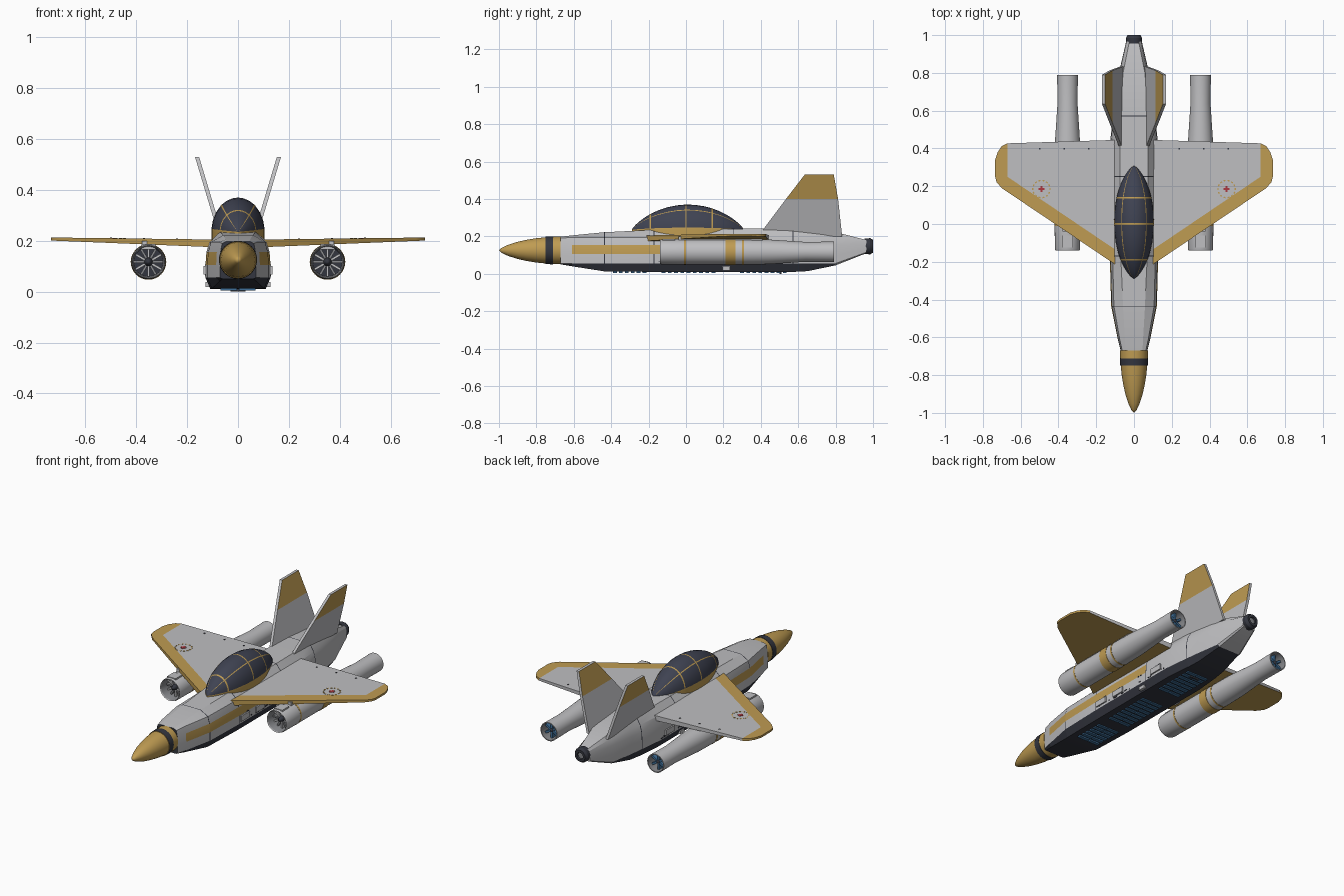
import bpy, bmesh, math, random
from mathutils import Vector, Matrix

if "Cube" in bpy.data.objects:
    bpy.data.objects.remove(bpy.data.objects["Cube"])

random.seed(4)
COLORS = {
    "light_grey": (0.52, 0.52, 0.535), "gold": (0.52, 0.33, 0.085),
    "dark_navy": (0.034, 0.037, 0.05), "canopy_glass": (0.05, 0.056, 0.085),
    "blue": (0.05, 0.16, 0.32), "mid_grey": (0.24, 0.245, 0.26), "red": (0.42, 0.04, 0.05),
}
NAMES = list(COLORS)
MATS = []
for n, c in COLORS.items():
    m = bpy.data.materials.new(n)
    m.diffuse_color = (*c, 1)
    m.use_nodes = True
    m.node_tree.nodes["Principled BSDF"].inputs["Base Color"].default_value = m.diffuse_color
    MATS.append(m)
GREY, GOLD, DARK, GLASS, BLUE, MID, RED = range(7)


def finish(bm, name, angle=30):
    """Turn a bmesh into an object with all materials and sharp-angle smoothing."""
    bmesh.ops.remove_doubles(bm, verts=bm.verts, dist=1e-5)
    bmesh.ops.recalc_face_normals(bm, faces=bm.faces)
    me = bpy.data.meshes.new(name)
    bm.to_mesh(me)
    bm.free()
    for m in MATS:
        me.materials.append(m)
    for p in me.polygons:
        p.use_smooth = True
    me.set_sharp_from_angle(angle=math.radians(angle))
    ob = bpy.data.objects.new(name, me)
    bpy.context.collection.objects.link(ob)
    return ob


def loft(name, rings, rule, closed=True, caps=True, angle=30):
    """Skin rings of points; rule(ring, segment, centre) gives the colour."""
    bm = bmesh.new()
    vs = [[bm.verts.new(p) for p in r] for r in rings]
    k = len(rings[0])
    for i in range(len(vs) - 1):
        for j in range(k if closed else k - 1):
            q = [vs[i][j], vs[i][(j + 1) % k], vs[i + 1][(j + 1) % k], vs[i + 1][j]]
            f = bm.faces.new(q)
            f.material_index = rule(i, j, f.calc_center_median())
    if caps:
        for i, r in ((0, vs[0]), (len(vs) - 2, vs[-1])):
            f = bm.faces.new(r)
            f.material_index = rule(i, 0, f.calc_center_median())
    return finish(bm, name, angle)


def lathe(name, prof, x, z, mats, n=32):
    """Revolve (y, radius) points around the lengthwise axis."""
    rings = [[(x + r * math.cos(a), y, z + r * math.sin(a))
              for a in (2 * math.pi * k / n for k in range(n))] for y, r in prof]
    return loft(name, rings, lambda i, j, c: mats[i] if isinstance(mats, list) else mats, caps=False)


def add_box(bm, lo, hi, mat, turn=None):
    c = (Vector(lo) + Vector(hi)) / 2
    d = Vector(hi) - Vector(lo)
    M = Matrix.Translation(c) @ Matrix.Diagonal((*d, 1))
    r = bmesh.ops.create_cube(bm, size=1, matrix=(turn @ M) if turn else M)
    for f in {f for v in r["verts"] for f in v.link_faces}:
        f.material_index = mat


# Fuselage: (y, half width, bottom, top, top half width)
ST = [(-.67, .071, .05, .198, .045), (-.61, .086, .04, .205, .048), (-.438, .12, .013, .222, .058),
      (-.433, .121, .013, .222, .058), (-.173, .128, .01, .235, .07), (-.168, .128, .01, .235, .07),
      (.25, .128, .01, .24, .075), (.255, .128, .01, .24, .075), (.42, .128, .01, .242, .075),
      (.57, .112, .01, .238, .072), (.575, .111, .01, .238, .072), (.65, .102, .014, .232, .068),
      (.80, .08, .045, .223, .058), (.965, .042, .11, .18, .025)]
LINES = (2, 4, 6, 9)
rings = []
for y, w, zb, zt, wt in ST:
    half = [(.85 * w, zb), (w, max(.055, zb + .005)), (w, max(.105, zb + .015)),
            (.97 * w, min(.155, zt - .02)), (.88 * w, min(.195, zt - .008)), (wt, zt)]
    rings.append([(x, y, z) for x, z in half] + [(-x, y, z) for x, z in half[::-1]])


def hull_rule(i, j, c):
    if j in (11, 0, 10):
        return DARK if c.y < .8 else GREY
    if j in (2, 8) and 1 <= i < 6:
        return GOLD
    return DARK if i in LINES else GREY


loft("fuselage", rings, hull_rule, angle=20)

# Nose cone with dark band, and tail cap
lathe("nose_cone", [(-1, 0), (-.985, .014), (-.95, .03), (-.9, .046), (-.85, .057), (-.8, .065), (-.75, .07),
                    (-.75, .073), (-.712, .075), (-.712, .073), (-.67, .074), (-.665, 0)],
      0, .125, [GOLD] * 7 + [DARK] * 2 + [GOLD] * 2)
lathe("tail_cap", [(.955, 0), (.955, .042), (.985, .043), (1, .034), (1, .02), (.99, .018), (.99, 0)],
      0, .147, [DARK] * 5 + [MID])

# Canopy with painted frames
ys = [-.29, -.285, -.27, -.25, -.22, -.194, -.186, -.15, -.1, -.05, -.004, .004, .05, .1, .136, .144,
      .18, .22, .25, .28, .3, .308, .31]
angs = [0, 5, 20, 35, 50, 53, 65, 78, 90]
angs += [180 - a for a in angs[-2::-1]]
rings = []
for y in ys:
    s = min(abs((y - .01) / .3), .999)
    w, h = .105 * (1 - s ** 2.2) ** .75, .135 * (1 - s * s) ** .8
    arc = [(w * math.cos(math.radians(a)), y, .235 + h * math.sin(math.radians(a))) for a in angs]
    rings.append([(w, y, .205)] + arc + [(-w, y, .205)])


def canopy_rule(i, j, c):
    return GOLD if i in (5, 10, 14) or j in (0, 1, 5, 12, 16, 17) else GLASS


loft("canopy", rings, canopy_rule)

# Belly vents: blue slats on the dark underside
bm = bmesh.new()
for y0, y1 in ((-.39, -.2), (-.13, .17), (.29, .55)):
    k = round((y1 - y0) / .032)
    for i in range(k):
        y = y0 + (y1 - y0) * i / k
        for x in (-.068, .003):
            add_box(bm, (x, y, .004), (x + .065, y + .02, .012), BLUE)
add_box(bm, (-.03, .5, 0), (.03, .51, .012), DARK)
finish(bm, "belly_vents")

WING_OUT = [(.10, -.214), (.70, .19), (.728, .222), (.735, .25), (.735, .34), (.722, .38), (.70, .412), (.67, .427)]
WING_IN = [(.67, .25), (.10, -.135)]


def wing_z(x):
    t = (x - .1) / .635
    return .205 + .008 * t, .175 + .026 * t


for side, s in (("right", 1), ("left", -1)):
    # Wing: grey top panel, gold leading edge, tip and underside
    bm = bmesh.new()
    panel = [(.10, -.135), (.67, .25), (.67, .427), (.10, .445)]
    border = WING_OUT + WING_IN
    for poly, mat in ((panel, GREY), (border, GOLD)):
        f = bm.faces.new([bm.verts.new((s * x, y, wing_z(x)[0])) for x, y in poly])
        f.material_index = mat
    rim = WING_OUT + [(.10, .445)]
    top = [bm.verts.new((s * x, y, wing_z(x)[0])) for x, y in rim]
    bot = [bm.verts.new((s * x, y, wing_z(x)[1])) for x, y in rim]
    bm.faces.new(bot).material_index = GOLD
    for i in range(len(rim)):
        j = (i + 1) % len(rim)
        f = bm.faces.new([top[i], top[j], bot[j], bot[i]])
        f.material_index = GREY if i == len(rim) - 2 else GOLD
    finish(bm, side + "_wing")

    # Wing markings: red disc, dashed gold ring, hinge dots
    bm = bmesh.new()
    zt = wing_z(.49)[0]
    for k in range(14):
        T = Matrix.Translation((s * .49, .185, zt)) @ Matrix.Rotation(k * math.tau / 14, 4, 'Z')
        add_box(bm, (.042, -.005, -.001), (.049, .005, .0015), GOLD, T)
    for a, b in ((.015, .006), (.006, .015)):
        add_box(bm, (s * .49 - a, .185 - b, zt - .001), (s * .49 + a, .185 + b, zt + .002), RED)
    for x in (.24, .37, .5):
        add_box(bm, (s * x - .004, .395, .203), (s * x + .004, .403, wing_z(x)[0] + .002), DARK)
    finish(bm, side + "_wing_markings")

    # Canted tail fin: gold above z = 0.40 on the broad sides, grey edges
    def fin_x(z):
        return .062 + (z - .2) * .3
    prof = [(.385, .2), (.535, .40), (.635, .53), (.79, .53), (.813, .40), (.835, .2)]
    bm = bmesh.new()
    sides = [[bm.verts.new((s * (fin_x(z) + o), y, z)) for y, z in prof] for o in (-.008, .008)]
    for v in sides:
        bm.faces.new([v[0], v[1], v[4], v[5]]).material_index = GREY
        bm.faces.new(v[1:5]).material_index = GOLD
    for i in range(6):
        j = (i + 1) % 6
        bm.faces.new([sides[0][i], sides[0][j], sides[1][j], sides[1][i]]).material_index = GREY
    finish(bm, side + "_tail_fin")

    # Engine nacelle with gold bands
    ex, ez = s * .352, .117
    lathe(side + "_engine", [(-.06, 0), (-.06, .058), (-.135, .061), (-.14, .064), (-.13, .067), (-.01, .068),
                             (-.01, .069), (0, .069), (0, .068), (.21, .068), (.21, .07), (.265, .07), (.265, .068),
                             (.30, .068), (.30, .0695), (.31, .0695), (.31, .068), (.44, .066), (.64, .053),
                             (.79, .055), (.79, .05), (.72, .046), (.72, 0)], ex, ez,
          [DARK, MID] + [GREY] * 3 + [GOLD] * 3 + [GREY] + [GOLD] * 3 + [GREY] + [GOLD] * 3
          + [GREY] * 4 + [MID, DARK])
    lathe(side + "_intake_hub", [(-.12, 0), (-.11, .01), (-.09, .017), (-.06, .018)], ex, ez, DARK, 16)
    lathe(side + "_exhaust_hub", [(.72, .016), (.76, .014), (.78, 0)], ex, ez, DARK, 16)
    bm = bmesh.new()
    for k in range(12):
        T = Matrix.Translation((ex, 0, ez)) @ Matrix.Rotation(k * math.tau / 12, 4, 'Y')
        add_box(bm, (.012, -.09, -.0045), (.058, -.07, .0045), GREY if k % 2 else MID, T)
        if k % 2:
            add_box(bm, (.01, .73, -.006), (.046, .765, .006), BLUE, T)
    finish(bm, side + "_engine_blades")

    # Pylon joining engine and wing
    bm = bmesh.new()
    add_box(bm, (ex - .028, -.125, .165), (ex + .028, -.06, .187), GREY)
    add_box(bm, (ex - .026, -.04, .165), (ex + .026, .41, .2), GREY)
    finish(bm, side + "_pylon")

    # Fuselage side details: boxes and small dark vents
    bm = bmesh.new()
    for y in (-.16, -.02, .3):
        add_box(bm, (s * .12, y, .068), (s * .136, y + .08, .1), GREY)
    add_box(bm, (s * .105, .195, .018), (s * .128, .235, .038), GREY)
    for k in range(22):
        y, z = random.uniform(-.15, .4), random.choice((.06, .066, .102))
        add_box(bm, (s * .12, y, z), (s * .1305, y + random.uniform(.006, .02), z + .005), DARK)
    finish(bm, side + "_side_details")
